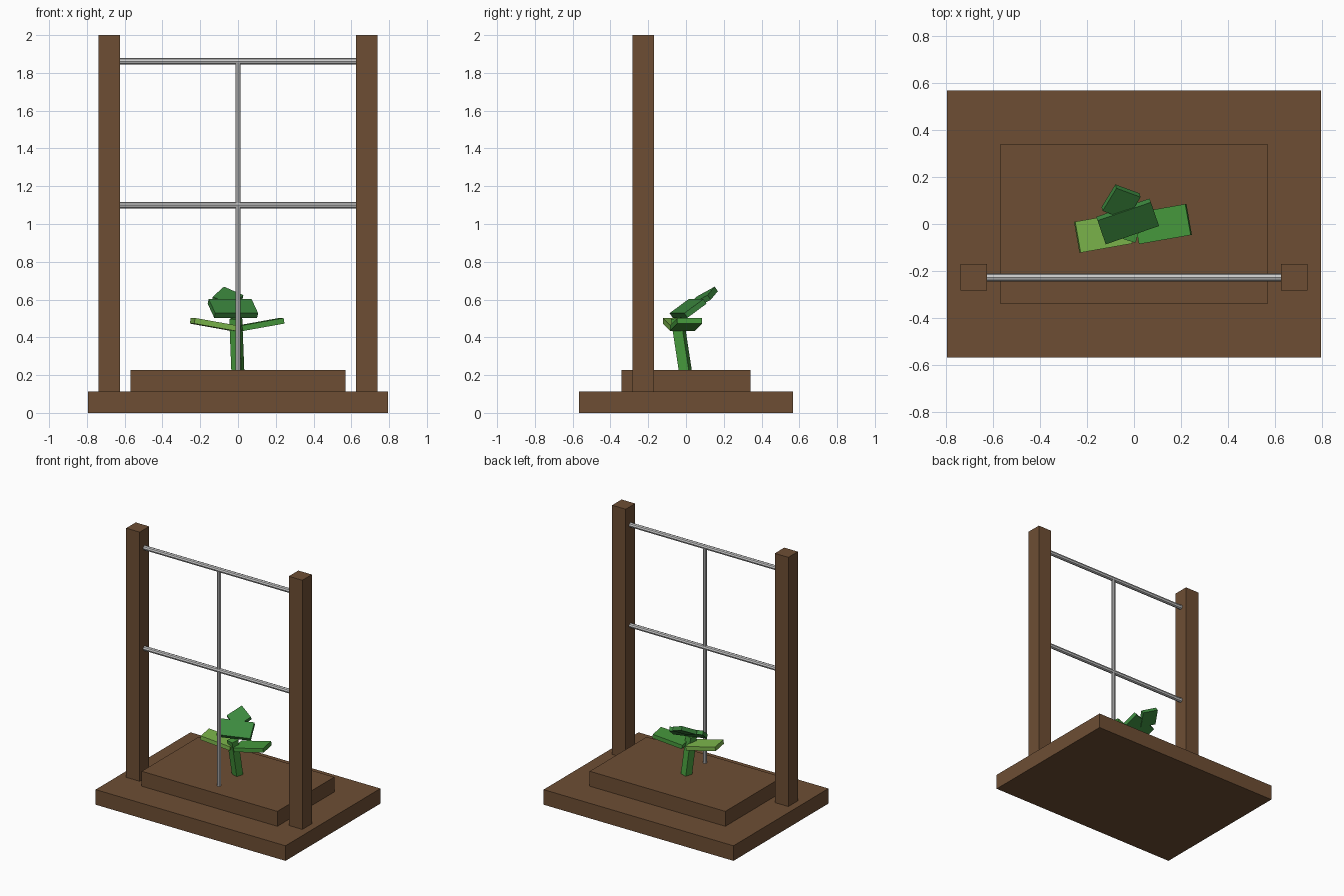
import bpy
from math import radians, sin, cos
from mathutils import Matrix, Vector

default = bpy.data.objects.get("Cube")
if default:
    bpy.data.objects.remove(default, do_unlink=True)


def material(name, rgb):
    m = bpy.data.materials.new(name)
    m.use_nodes = True
    m.diffuse_color = (*rgb, 1)
    m.node_tree.nodes["Principled BSDF"].inputs["Base Color"].default_value = (*rgb, 1)
    return m


wood = material("brown wood", (0.155, 0.076, 0.034))
metal = material("pale grey metal", (0.58, 0.58, 0.58))
green = material("leaf green", (0.061, 0.314, 0.045))
deep_green = material("deep green", (0.045, 0.246, 0.048))
light_green = material("light green", (0.202, 0.468, 0.072))


def box(name, centre, size, mat, u=(1, 0, 0), v=(0, 1, 0)):
    """Box whose local x follows u and whose local y lies towards v."""
    u = Vector(u).normalized()
    n = u.cross(Vector(v)).normalized()
    v = n.cross(u)
    bpy.ops.mesh.primitive_cube_add(size=1)
    ob = bpy.context.object
    ob.name = name
    axes = Matrix((u, v, n)).transposed().to_4x4()
    ob.matrix_world = Matrix.Translation(centre) @ axes @ Matrix.Diagonal((*size, 1))
    ob.data.materials.append(mat)
    return ob


def bar(name, start, end, radius):
    a, b = Vector(start), Vector(end)
    bpy.ops.mesh.primitive_cylinder_add(vertices=8, radius=radius, depth=(b - a).length,
                                        location=(a + b) / 2)
    ob = bpy.context.object
    ob.name = name
    ob.rotation_euler = (b - a).to_track_quat("Z", "Y").to_euler()
    ob.data.materials.append(metal)


# Stepped wooden base
box("base", (0, 0, 0.057), (1.59, 1.135, 0.114), wood)
box("planting_bed", (0, 0, 0.17), (1.136, 0.681, 0.114), wood)

# Posts and trellis bars
frame_y = -0.227
for side, sign in (("left", 1), ("right", -1)):
    box(side + "_post", (sign * 0.681, frame_y, 1.057), (0.1135, 0.1135, 1.886), wood)
for label, z in (("upper", 1.861), ("lower", 1.1)):
    bar(label + "_crossbar", (-0.63, frame_y, z), (0.63, frame_y, z), 0.017)
bar("upright_bar", (0, frame_y, 0.22), (0, frame_y, 1.861), 0.0145)

# Leaning stem
yaw = radians(-17)
foot, tip = Vector((0, 0, 0.2)), Vector((-0.012, -0.046, 0.5))
lean = tip - foot
box("stem", (foot + tip) / 2, (lean.length, 0.055, 0.055), green,
    u=lean, v=(cos(yaw), sin(yaw), 0))

# Two low leaves spreading sideways, rising outwards
yaw, pitch = radians(10), radians(10)
for name, sign, centre, mat in (("left_leaf", 1, (0.122, 0, 0.468), green),
                                ("right_leaf", -1, (-0.131, -0.037, 0.468), light_green)):
    box(name, centre, (0.227, 0.134, 0.03), mat,
        u=(cos(yaw) * cos(pitch), sin(yaw) * cos(pitch), sign * sin(pitch)),
        v=(-sin(yaw), cos(yaw), 0))

# Upper leaves tipped up towards the back
yaw, tilt = radians(19), radians(35)
box("middle_leaf", (-0.027, 0.011, 0.553), (0.24, 0.13, 0.03), deep_green,
    u=(cos(yaw), sin(yaw), 0),
    v=(-sin(yaw) * cos(tilt), cos(yaw) * cos(tilt), sin(tilt)))
box("top_leaf", (-0.055, 0.093, 0.607), (0.118, 0.125, 0.03), deep_green,
    u=(0.103, -0.038, -0.045), v=(0.055, 0.098, 0.055))
